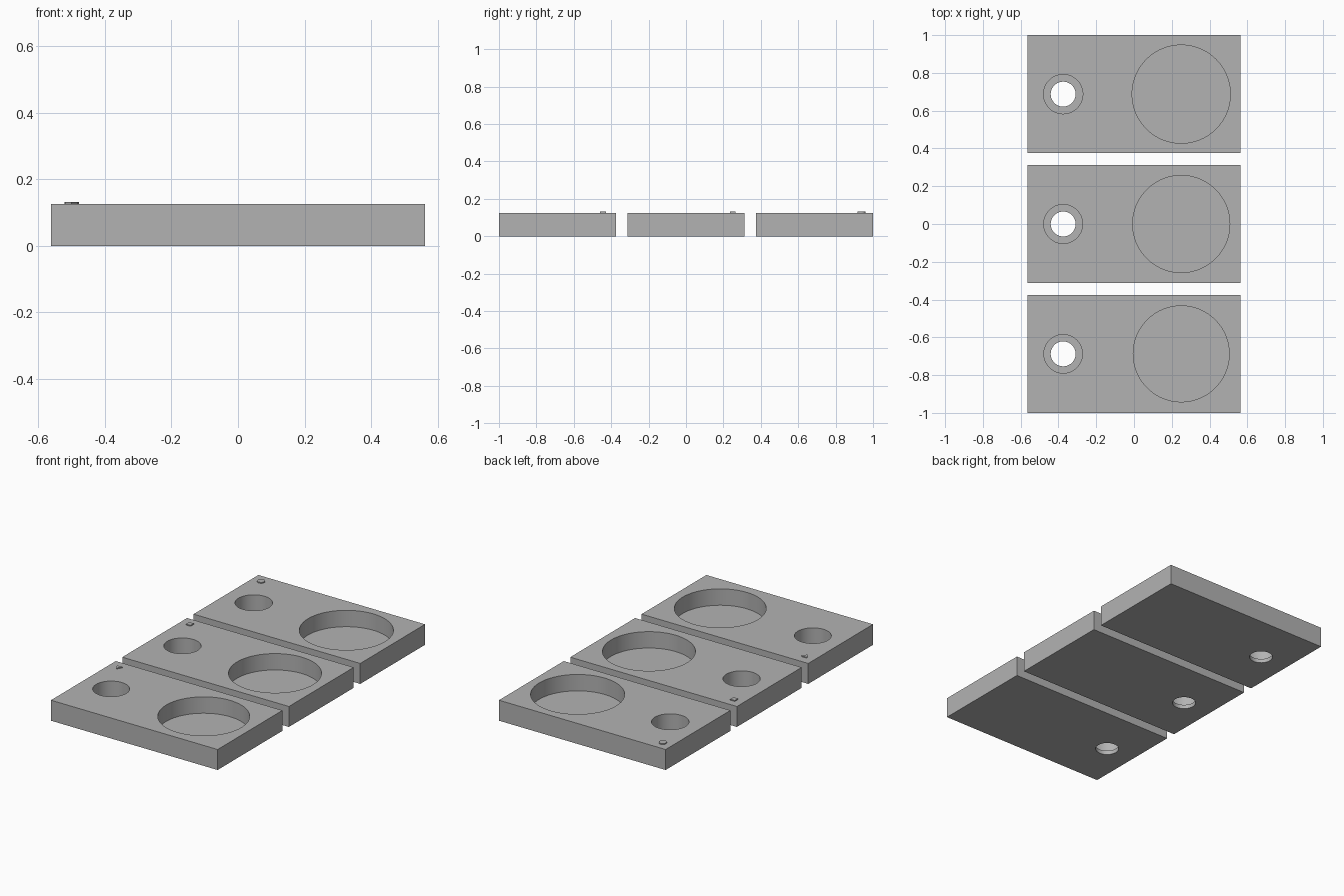
import bpy
import math

cube = bpy.data.objects.get("Cube")
if cube:
    bpy.data.objects.remove(cube, do_unlink=True)

# Single plain grey
grey = bpy.data.materials.new("plain_grey")
grey.use_nodes = True
colour = (0.45, 0.45, 0.45, 1)
grey.diffuse_color = colour
grey.node_tree.nodes["Principled BSDF"].inputs["Base Color"].default_value = colour

WIDTH, DEPTH, HEIGHT = 1.125, 0.625, 0.125
FLOOR = 0.025
PITCH = 0.6875


def cylinder(name, x, y, radius, bottom, top, sides=96, turn=0):
    bpy.ops.mesh.primitive_cylinder_add(
        vertices=sides, radius=radius, depth=top - bottom,
        location=(x, y, (bottom + top) / 2), rotation=(0, 0, turn))
    obj = bpy.context.object
    obj.name = name
    obj.data.materials.append(grey)
    return obj


def cut(target, cutter):
    cutter.hide_render = True
    mod = target.modifiers.new("cut", 'BOOLEAN')
    mod.operation = 'DIFFERENCE'
    mod.solver = 'EXACT'
    mod.object = cutter
    bpy.context.view_layer.objects.active = target
    bpy.ops.object.modifier_apply(modifier=mod.name)
    bpy.data.objects.remove(cutter, do_unlink=True)


def plate(name, y, pocket_radius, bore_radius, marker_sides):
    # Rectangular slab
    bpy.ops.mesh.primitive_cube_add(size=1, location=(0, y, HEIGHT / 2))
    slab = bpy.context.object
    slab.name = name + "_plate"
    slab.dimensions = (WIDTH, DEPTH, HEIGHT)
    bpy.ops.object.transform_apply(location=False, rotation=False, scale=True)
    slab.data.materials.append(grey)

    # Wide pocket, counterbore and through hole
    cut(slab, cylinder("pocket_cutter", 0.25, y, pocket_radius, FLOOR, 0.2))
    cut(slab, cylinder("counterbore_cutter", -0.375, y, bore_radius, FLOOR, 0.2))
    cut(slab, cylinder("hole_cutter", -0.375, y, 0.066, -0.1, 0.2))
    bpy.ops.object.select_all(action='DESELECT')
    slab.select_set(True)
    bpy.context.view_layer.objects.active = slab
    bpy.ops.object.shade_smooth_by_angle(angle=math.radians(30))

    # Blank raised marker pad in the back corner
    cylinder(name + "_marker", -0.5, y + 0.25, 0.022, HEIGHT - 0.005,
             HEIGHT + 0.006, marker_sides, math.pi / marker_sides)


plate("front", -PITCH, 0.254, 0.102, 3)
plate("middle", 0, 0.257, 0.103, 4)
plate("back", PITCH, 0.26, 0.104, 24)
